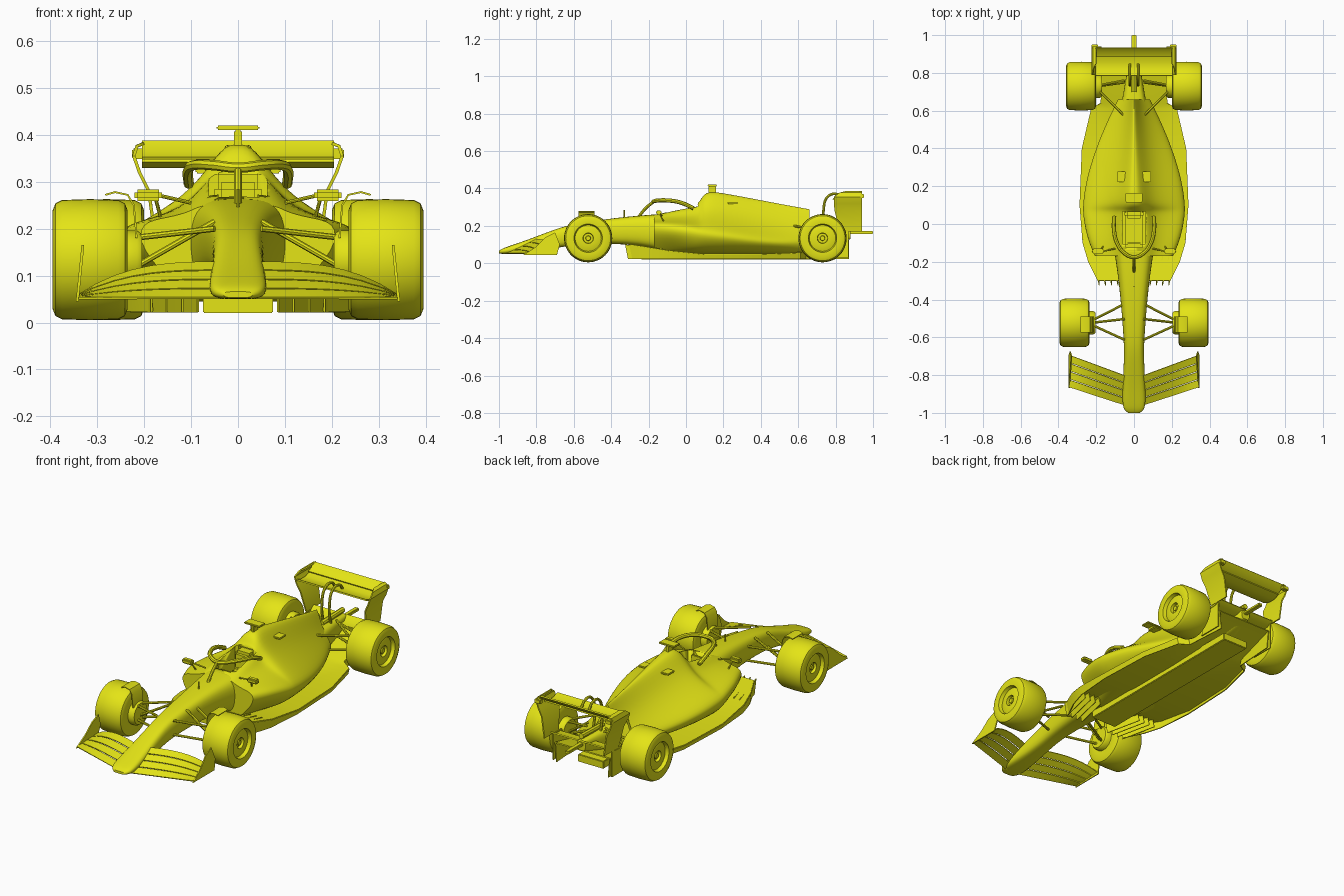
import bpy, bmesh, math

cube = bpy.data.objects.get("Cube")
if cube:
    bpy.data.objects.remove(cube, do_unlink=True)

colour = (.78, .78, .008, 1)
yellow = bpy.data.materials.new("racing_yellow")
yellow.use_nodes = True
yellow.diffuse_color = colour
yellow.node_tree.nodes["Principled BSDF"].inputs["Base Color"].default_value = colour


def bake(ob):
    bpy.ops.object.select_all(action="DESELECT")
    ob.select_set(True)
    bpy.context.view_layer.objects.active = ob
    bpy.ops.object.convert(target="MESH")


def finish(ob, mirror=False, thick=0, subdiv=0):
    """Apply modifiers, close holes, fix normals, shade and colour."""
    bpy.context.collection.objects.link(ob)
    if subdiv:
        ob.modifiers.new("subdivide", "SUBSURF").levels = subdiv
    if mirror:
        ob.modifiers.new("mirror", "MIRROR")
    if thick:
        solid = ob.modifiers.new("thickness", "SOLIDIFY")
        solid.thickness, solid.offset = thick, 0
    bake(ob)
    bm = bmesh.new()
    bm.from_mesh(ob.data)
    bmesh.ops.holes_fill(bm, edges=[e for e in bm.edges if e.is_boundary], sides=0)
    bmesh.ops.recalc_face_normals(bm, faces=bm.faces)
    bm.to_mesh(ob.data)
    bm.free()
    ob.data.materials.clear()
    ob.data.materials.append(yellow)
    bpy.ops.object.shade_smooth_by_angle(angle=math.radians(35))
    return ob


def from_bmesh(name, bm, **options):
    mesh = bpy.data.meshes.new(name)
    bm.to_mesh(mesh)
    bm.free()
    return finish(bpy.data.objects.new(name, mesh), **options)


def skin(name, rows, closed=False, **options):
    """Surface between rows of points."""
    bm = bmesh.new()
    verts = [[bm.verts.new(p) for p in row] for row in rows]
    count = len(rows[0])
    for a, b in zip(verts, verts[1:]):
        for i in range(count if closed else count - 1):
            j = (i + 1) % count
            bm.faces.new((a[i], a[j], b[j], b[i]))
    return from_bmesh(name, bm, **options)


def loft(name, sections):
    """Symmetric hull from (y, half profile) pairs."""
    rows = []
    for y, half in sections:
        ring = half + [(-x, z) for x, z in half[-2:0:-1]]
        rows.append([(x, y, z) for x, z in ring])
    return skin(name, rows, closed=True, subdiv=2)


def rounded(y, w, low, top):
    """Rounded box section."""
    q = (top - low) / 4
    return y, [(0, top), (w * .75, top), (w * 1.04, top - q), (w * 1.02, low + q), (w * .75, low), (0, low)]


def pod(y, top, crown, w, side):
    """Bodywork section: narrow crown flowing into a wide, undercut sidepod."""
    rise, floor = top - side, .05
    tuck = .8 if y > 0 else .6
    return y, [(0, top), (crown, top - .004), (max(crown + .02, w / 3), side + rise * .55),
               (w * .7, side + rise * .22), (w, side), (w, side - (side - floor) * .35),
               (w * tuck, floor + .02), (w * .5, floor), (0, floor)]


def plate(name, outline, x, lean=0):
    """Mirrored upright plate from a (y, z) outline."""
    bm = bmesh.new()
    bm.faces.new([bm.verts.new((x + lean * z, y, z)) for y, z in outline])
    return from_bmesh(name, bm, mirror=True, thick=.006)


def box(name, centre, size, mirror=False, bevel=.003):
    bm = bmesh.new()
    bmesh.ops.create_cube(bm, size=1)
    for v in bm.verts:
        v.co = [c + s * p for c, s, p in zip(centre, size, v.co)]
    bmesh.ops.bevel(bm, geom=bm.edges[:], offset=bevel, segments=2, affect="EDGES")
    return from_bmesh(name, bm, mirror=mirror)


def tube(name, points, radius, mirror=False):
    curve = bpy.data.curves.new(name, "CURVE")
    curve.dimensions, curve.bevel_depth, curve.bevel_resolution = "3D", radius, 2
    spline = curve.splines.new("BEZIER")
    spline.bezier_points.add(len(points) - 1)
    for knot, p in zip(spline.bezier_points, points):
        knot.co, knot.handle_left_type, knot.handle_right_type = p, "AUTO", "AUTO"
    return finish(bpy.data.objects.new(name, curve), mirror=mirror)


def lathe(name, profile, centre, steps=48):
    """Mirrored solid turned around the x axis from (x, radius) points."""
    cx, cy, cz = centre
    angles = [math.tau * i / steps for i in range(steps)]
    skin(name, [[(cx + x, cy + r * math.cos(a), cz + r * math.sin(a)) for a in angles]
                for x, r in profile], closed=True, mirror=True)


# Nose and front chassis
nose = loft("nose_and_chassis", [rounded(*s) for s in (
    (-1, .03, .053, .066), (-.985, .053, .05, .078), (-.94, .061, .05, .094), (-.85, .058, .056, .124),
    (-.7, .051, .08, .182), (-.6, .053, .1, .213), (-.3, .077, .11, .253), (-.1, .11, .06, .265))])

# Sidepods, cockpit sides and engine cover in one hull
body = loft("body_shell", [pod(*s) for s in (
    (-.17, .255, .08, .21, .215), (-.08, .285, .08, .25, .21), (.03, .305, .08, .27, .195),
    (.075, .325, .05, .272, .185), (.1, .39, .036, .272, .18), (.2, .376, .03, .262, .165),
    (.35, .348, .02, .222, .14), (.52, .315, .01, .155, .12), (.66, .29, .006, .085, .13))])

# Cockpit opening
cutter = box("cockpit_cutter", (0, -.02, .25), (.124, .21, .17), bevel=.02)
cutter.hide_render = True
for hull in (nose, body):
    cut = hull.modifiers.new("cockpit", "BOOLEAN")
    cut.operation, cut.object, cut.solver = "DIFFERENCE", cutter, "EXACT"
    bake(hull)
bpy.data.objects.remove(cutter, do_unlink=True)
box("headrest", (0, .065, .25), (.1, .07, .1), bevel=.015)
box("steering_wheel", (0, -.1, .24), (.07, .01, .035))

# Gearbox, tail light and exhaust
loft("gearbox_tail", [rounded(*s) for s in ((.55, .08, .06, .2), (.75, .045, .08, .195), (.88, .025, .13, .185))])
box("tail_light", (0, .93, .164), (.024, .14, .016))
tube("exhaust", [(0, .7, .2), (0, .88, .205)], .014)

# Floor with raised tunnels, skirts, fences and plank
edge = [(-.3, .19, .1), (-.2, .24, .085), (-.1, .27, .068), (.1, .286, .048), (.4, .274, .048),
        (.61, .225, .055), (.64, .175, .065), (.87, .16, .125)]
skin("floor", [[(w * k, y, z) for k in (0, .5, 1)] for y, w, z in edge], mirror=True, thick=.006)
skin("floor_skirt", [[(w, y, z), (w - .008, y, .024)] for y, w, z in edge], mirror=True, thick=.005)
box("plank", (0, .28, .04), (.15, 1.04, .04))
for i in range(4):
    x = .085 + .033 * i
    skin("floor_fence", [[(x + .022 * k, .1 * k - .31, .022), (x + .022 * k, .1 * k - .325, .1 - .01 * k)]
                         for k in range(3)], mirror=True, thick=.004)
plate("diffuser_side", [(.74, .03), (.87, .03), (.87, .17), (.8, .17)], .172)


# Front wing: four slotted elements and endplates
def wing_point(k, t):
    return .03 + .31 * k, -.965 + .1 * k + t * (.16 + .015 * k), .052 + t * (.078 - .072 * k ** 3)


for i in range(4):
    skin("front_wing_element", [[wing_point(s / 8, (i + f) / 4) for f in (0, .45, .9)] for s in range(9)],
         mirror=True, thick=.005)
plate("front_wing_endplate", [(-.868, .045), (-.69, .045), (-.675, .1), (-.7, .165), (-.75, .14), (-.8, .09)],
      .347, lean=-.1)

# Rear wing
span = (-.205, 0, .205)
for name, chord in (("rear_wing_main", ((.785, .345), (.82, .333), (.86, .333), (.895, .345))),
                    ("rear_wing_flap", ((.885, .35), (.91, .362), (.932, .385))),
                    ("beam_wing", ((.81, .16), (.85, .162), (.885, .182)))):
    width = .87 if name == "beam_wing" else 1
    skin(name, [[(x * width, y, z) for y, z in chord] for x in span], thick=.007)
skin("rear_wing_endplate", [[(x, front, z), (x, .94, z)] for z, x, front in (
    (.382, .2, .85), (.376, .215, .82), (.355, .222, .79), (.32, .21, .79),
    (.28, .19, .795), (.17, .175, .82))], mirror=True, thick=.007)
box("endplate_tab", (.208, .94, .36), (.035, .022, .022), mirror=True)
tube("wing_pylon", [(.022, .75, .17), (.022, .735, .28), (.022, .765, .362), (.022, .82, .365), (.022, .845, .338)],
     .007, mirror=True)

# Wheels, brake drums and suspension on both axles
tread = [(.078, .076), (.08, .105), (.074, .12), (.06, .127), (0, .129)]
rim = [(.07, .074), (.06, .07), (.066, .05), (.066, .028), (.05, .026), (.05, .014), (.062, .012)]
tyre = [(-x, r) for x, r in tread] + tread[-2::-1] + rim
drum = [(-.11, .055), (-.1, .062), (-.065, .062)]
for end, x, y, reach in (("front", .315, -.523, (-.09, .1)), ("rear", .28, .73, (-.16, .03))):
    lathe(end + "_wheel", tyre, (x, y, .134))
    lathe(end + "_brake_drum", drum, (x, y, .134))
    hub = x - .09
    for inner, outer in ((.2, .18), (.125, .105)):
        for dy in reach:
            tube(end + "_wishbone", [(.05, y + dy, inner), (hub, y + dy / 9, outer)], .0065, mirror=True)
    tube(end + "_push_rod", [(.05, y + .02, .215), (hub, y, .115)], .0065, mirror=True)

# Wheel deflectors
skin("wheel_deflector", [[(x, -.575, z), (x, -.49, z)] for x, z in (
    (.283, .272), (.262, .278), (.235, .272), (.222, .25), (.216, .18))], mirror=True, thick=.004)

# Halo
side = [(.105, .04, .295), (.106, -.03, .325), (.09, -.1, .336), (.05, -.155, .335)]
tube("halo_ring", side + [(0, -.175, .33)] + [(-x, y, z) for x, y, z in reversed(side)], .011)
tube("halo_pillar", [(0, -.255, .245), (0, -.215, .295), (0, -.172, .33)], .008)

# Mirrors, cameras and nose antenna
box("mirror", (.191, -.145, .271), (.058, .03, .024), mirror=True, bevel=.006)
tube("mirror_stalk", [(.175, -.14, .262), (.165, -.12, .225)], .004, mirror=True)
tube("mirror_brace", [(.165, -.145, .27), (.1, -.13, .255)], .004, mirror=True)
box("roof_camera", (0, .14, .415), (.092, .05, .01))
box("roof_camera_stalk", (0, .14, .385), (.016, .04, .05))
box("side_camera", (.068, .25, .323), (.045, .055, .01), mirror=True)
tube("nose_antenna", [(0, -.33, .24), (0, -.33, .285)], .003)
